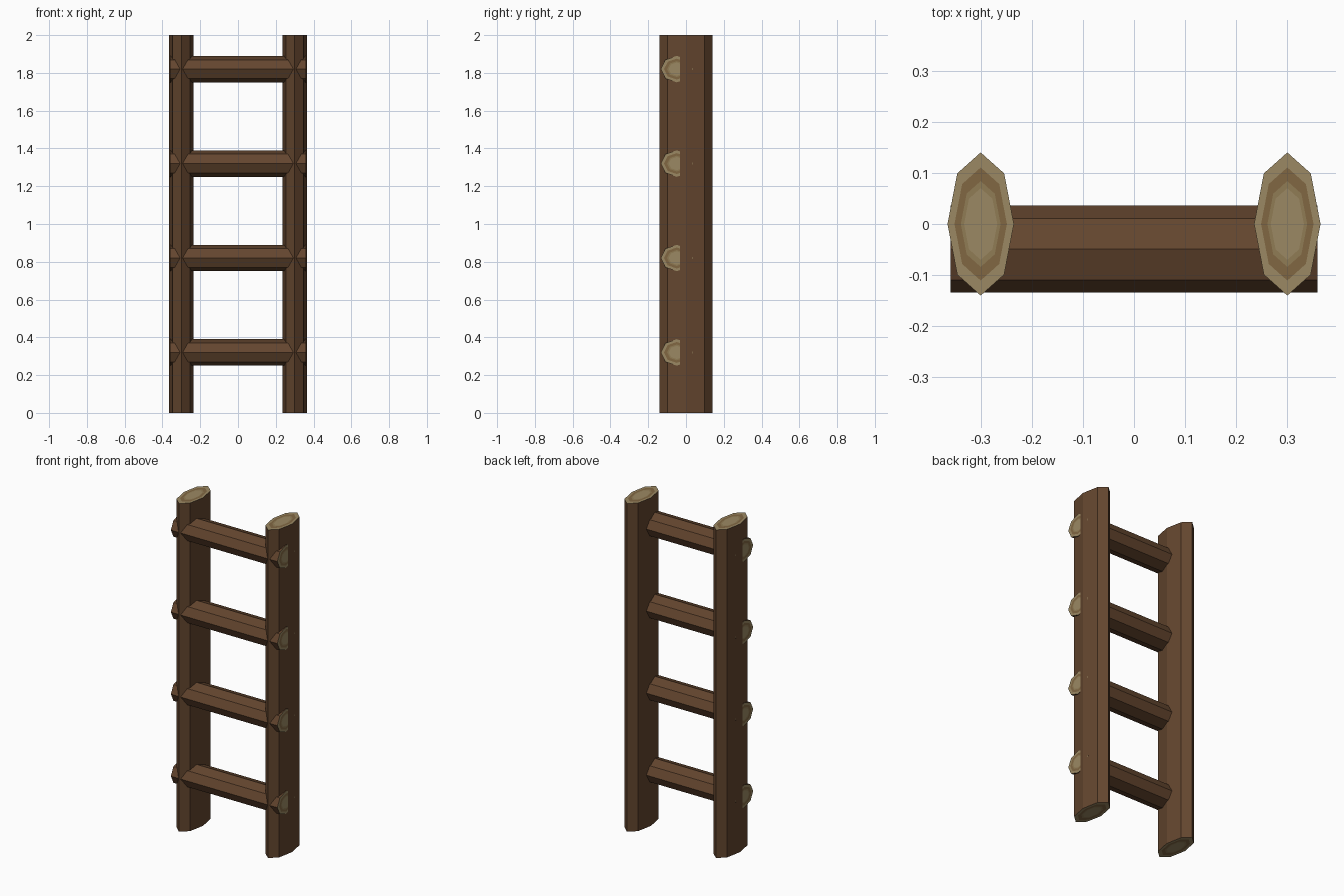
import bpy, bmesh
from math import cos, sin, tau
from mathutils import Vector

if "Cube" in bpy.data.objects:
    bpy.data.objects.remove(bpy.data.objects["Cube"])


def material(name, color):
    m = bpy.data.materials.new(name)
    m.diffuse_color = (*color, 1)
    m.use_nodes = True
    m.node_tree.nodes["Principled BSDF"].inputs["Base Color"].default_value = m.diffuse_color
    return m


BARK = material("bark", (0.127, 0.061, 0.028))
PALE = material("pale_wood", (0.33, 0.25, 0.125))
RING = material("growth_ring", (0.22, 0.135, 0.055))
CORE = material("core_wood", (0.28, 0.20, 0.09))

# End-grain rings: scale of each ring's outer edge, and its material slot
GRAIN = [(1.0, 1), (0.79, 2), (0.60, 3), (0.50, 1)]


def log(name, start, end, u, v):
    """Eight-sided log from start to end; u and v are its half-width vectors."""
    bm = bmesh.new()
    u, v = Vector(u), Vector(v)

    def ring(center, scale):
        return [bm.verts.new(Vector(center) + scale * (u * cos(tau * i / 8) + v * sin(tau * i / 8)))
                for i in range(8)]

    def bridge(a, b, slot):
        for i in range(8):
            j = (i + 1) % 8
            bm.faces.new((a[i], a[j], b[j], b[i])).material_index = slot

    ends = []
    for center in (start, end):
        rings = [ring(center, s) for s, _ in GRAIN]
        for k in range(len(rings) - 1):
            bridge(rings[k], rings[k + 1], GRAIN[k][1])
        bm.faces.new(rings[-1]).material_index = GRAIN[-1][1]
        ends.append(rings[0])
    bridge(ends[0], ends[1], 0)
    bmesh.ops.recalc_face_normals(bm, faces=bm.faces)

    mesh = bpy.data.meshes.new(name)
    bm.to_mesh(mesh)
    bm.free()
    for m in (BARK, PALE, RING, CORE):
        mesh.materials.append(m)
    bpy.context.collection.objects.link(bpy.data.objects.new(name, mesh))


# Upright posts
for side, x in (("left", -0.3), ("right", 0.3)):
    log(f"{side}_post", (x, 0, 0), (x, 0, 2), (0.065, 0, 0), (0, 0.14, 0))

# Rungs, set towards the front and passing through both posts
for n in range(4):
    z = 0.32 + 0.5 * n
    log(f"rung_{n + 1}", (-0.359, -0.049, z), (0.359, -0.049, z), (0, 0.085, 0), (0, 0, 0.07))
